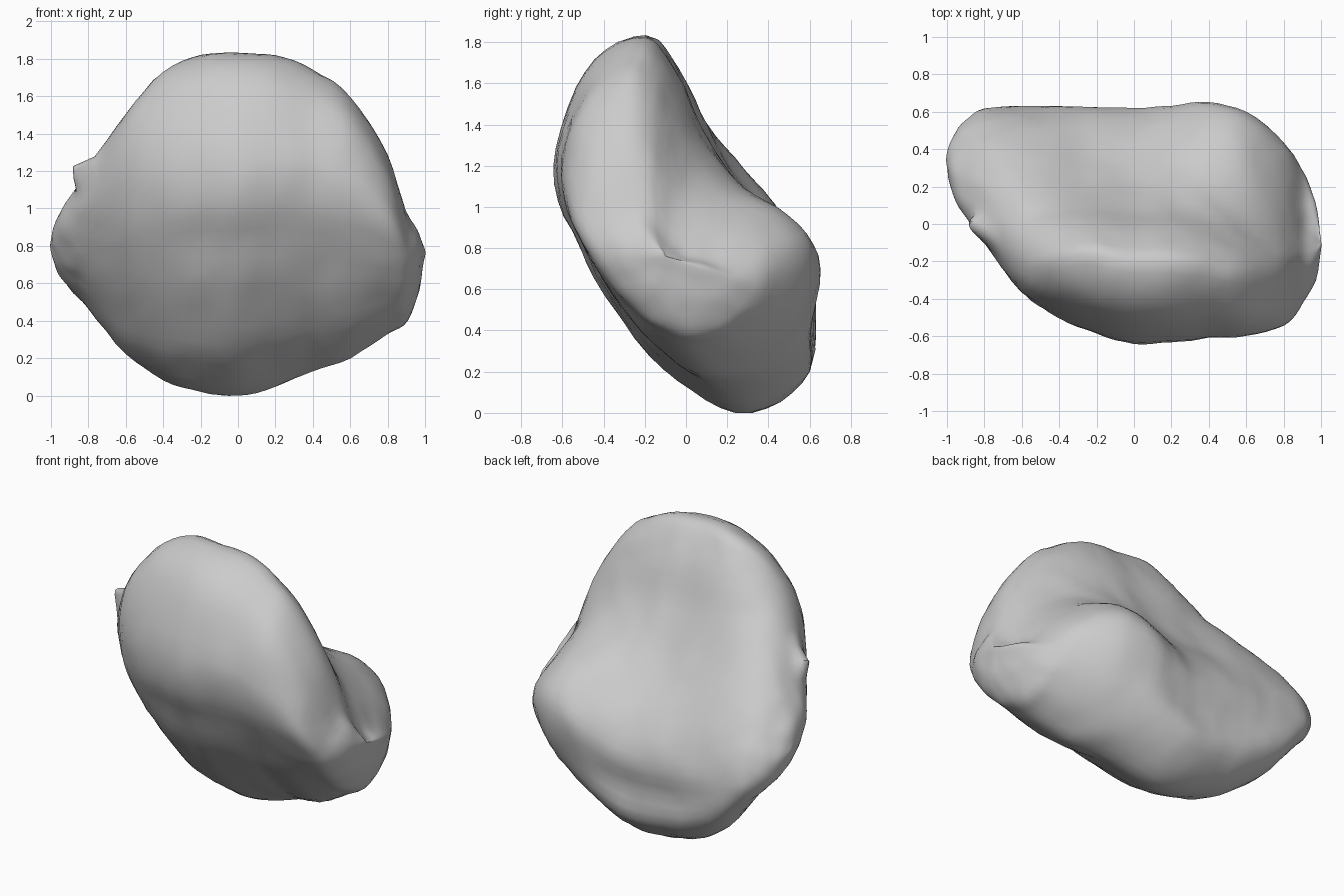
import bpy, bmesh, math
from mathutils import Vector, noise

cube = bpy.data.objects.get("Cube")
if cube:
    bpy.data.objects.remove(cube, do_unlink=True)


def catmull(points, index, t):
    """Point between index and index + 1 on a smooth curve through a list of tuples."""
    a, b, c, d = points(index - 1), points(index), points(index + 1), points(index + 2)
    return [q + t / 2 * (r - p + t * (2 * p - 5 * q + 4 * r - s + t * (3 * (q - r) + s - p)))
            for p, q, r, s in zip(a, b, c, d)]


def resample(points, steps, closed):
    """Add points along a smooth curve through the given ones."""
    count = len(points)
    if closed:
        pick = lambda i: points[i % count]
    else:
        pick = lambda i: points[max(0, min(count - 1, i))]
    spans = count if closed else count - 1
    result = [catmull(pick, i, k / steps) for i in range(spans) for k in range(steps)]
    return result if closed else result + [list(points[-1])]


def smoothstep(low, high, value):
    t = max(0, min(1, (value - low) / (high - low)))
    return t * t * (3 - 2 * t)


def fit_unit(ring):
    """Stretch a ring so that it exactly fills the unit square."""
    spans = []
    for axis in range(2):
        values = [p[axis] for p in ring]
        spans.append((min(values), max(values) - min(values)))
    return [[(p[a] - spans[a][0]) / spans[a][1] for a in range(2)] for p in ring]


# Middle profile in a unit square, from the foot up the front and down the sloping back
middle_profile = [(.7, 0), (.53, .06), (.37, .15), (.2, .31), (.1, .44), (.02, .56), (.01, .7),
                  (.09, .86), (.2, .96), (.35, 1), (.43, .95), (.5, .87), (.56, .77), (.64, .67),
                  (.74, .57), (.86, .48), (.95, .4), (1, .31), (.98, .21), (.98, .11), (.87, .03)]

# Left end profile: a head in front and a low lobe behind it
lobe_profile = [(.58, 0), (.44, .05), (.32, .14), (.2, .27), (.1, .41), (.02, .56), (0, .7),
                (.06, .86), (.15, .95), (.27, 1), (.36, .95), (.42, .86), (.48, .76), (.56, .68),
                (.68, .62), (.84, .56), (.96, .48), (1, .39), (.97, .25), (.89, .13), (.74, .03)]

# Slices along x: x, lowest z, highest z, front y, back y
slices = [(-1, .8, .82, .32, .35), (-.97, .68, .94, .16, .46), (-.9, .57, 1.06, .03, .56),
          (-.8, .46, 1.21, -.1, .62), (-.6, .22, 1.51, -.36, .63), (-.4, .08, 1.73, -.5, .63),
          (-.2, .02, 1.82, -.59, .63), (0, 0, 1.835, -.64, .62), (.2, .05, 1.82, -.63, .63),
          (.4, .13, 1.74, -.61, .65), (.6, .2, 1.6, -.6, .6), (.8, .33, 1.29, -.54, .44),
          (.9, .4, .99, -.42, .3), (.97, .56, .86, -.3, .12), (1, .74, .77, -.12, -.08)]

middle = resample(middle_profile, 3, True)
lobe = resample(lobe_profile, 3, True)
ring_size = len(middle)

# Right end profile: an oval leaning forward
lean = math.radians(128)
turns = [math.pi - lean + math.tau * i / ring_size for i in range(ring_size)]
oval = [(.5 + .5 * math.cos(t), .5 + .5 * math.cos(t + lean)) for t in turns]


def slice_ring(x, low, high, front, back):
    """Blend the middle profile into the end profile on this side."""
    if x < 0:
        end, weight = oval, smoothstep(.2, .85, -x)
    else:
        end, weight = lobe, smoothstep(.05, .65, x)
    ring = [(u + (p - u) * weight, v + (q - v) * weight) for (u, v), (p, q) in zip(middle, end)]
    return [Vector((x, front + (back - front) * u, low + (high - low) * v))
            for u, v in fit_unit(ring)]


# Stone body: loft through the slices
bm = bmesh.new()
rings = [[bm.verts.new(p) for p in slice_ring(*s)] for s in resample(slices, 4, False)]
for near, far in zip(rings, rings[1:]):
    for i in range(ring_size):
        j = (i + 1) % ring_size
        bm.faces.new((near[i], near[j], far[j], far[i]))
bm.faces.new(rings[0])
bm.faces.new(rings[-1])
bmesh.ops.recalc_face_normals(bm, faces=bm.faces)

# Uneven surface
bm.normal_update()
shifts = [(v, v.normal * (.008 * noise.noise(v.co * 4) + .006 * noise.noise(v.co * 11)))
          for v in bm.verts]
for vert, shift in shifts:
    vert.co += shift

# Small spur on the upper edge of the right end
spur = Vector((-.83, -.04, 1.19))
for vert in bm.verts:
    pull = math.exp(-((vert.co - spur).length / .07) ** 2)
    vert.co += Vector((-.1, .04, .04)) * pull

mesh = bpy.data.meshes.new("stone_body")
bm.to_mesh(mesh)
bm.free()
stone = bpy.data.objects.new("stone_body", mesh)
bpy.context.collection.objects.link(stone)

# Plain grey stone
grey = bpy.data.materials.new("stone_grey")
grey.use_nodes = True
colour = (.6, .6, .6, 1)
grey.diffuse_color = colour
grey.node_tree.nodes["Principled BSDF"].inputs["Base Color"].default_value = colour
mesh.materials.append(grey)

bpy.context.view_layer.objects.active = stone
stone.select_set(True)
bpy.ops.object.shade_smooth_by_angle(angle=math.radians(40))
